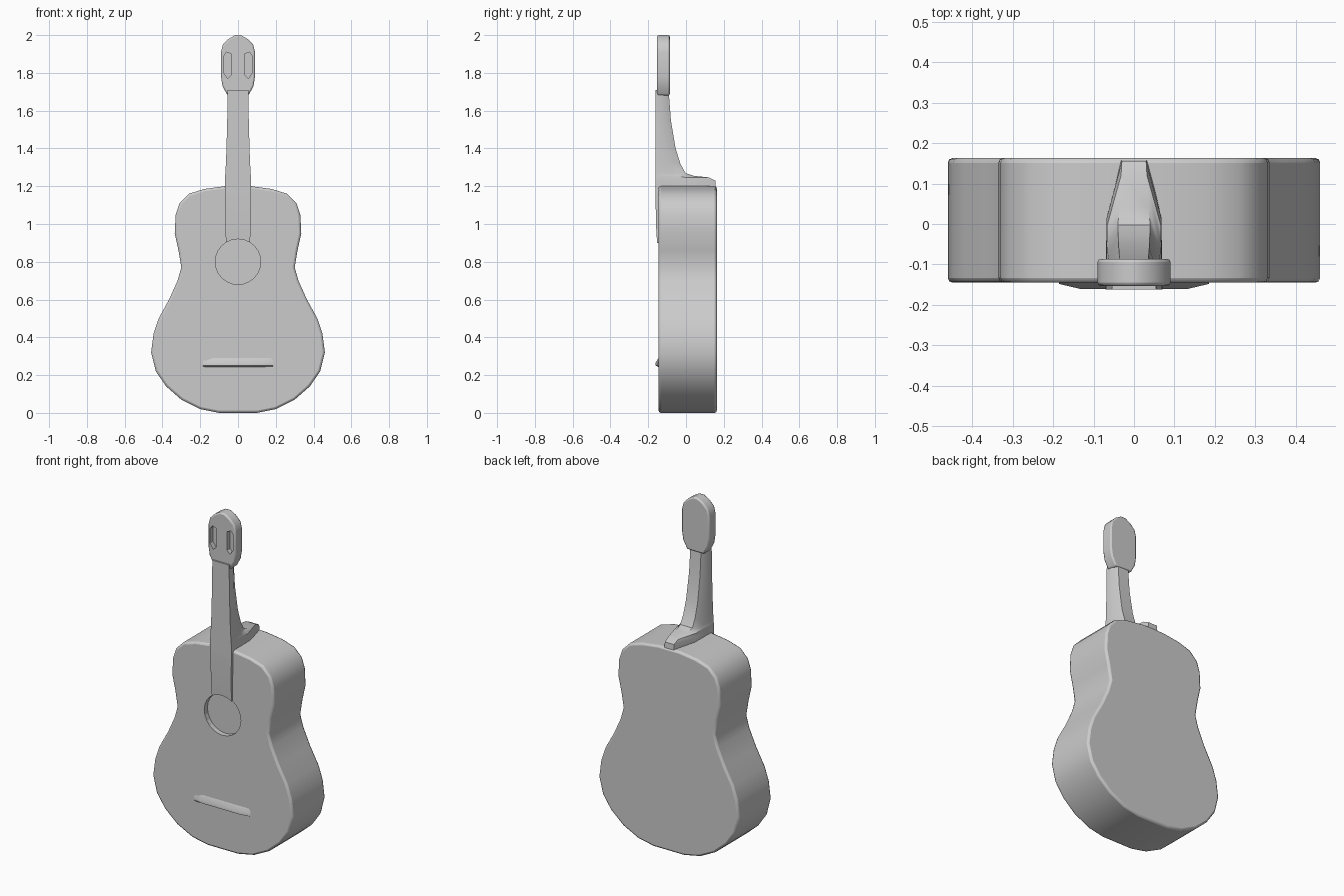
import bpy, bmesh, math

old = bpy.data.objects.get("Cube")
if old:
    bpy.data.objects.remove(old, do_unlink=True)

grey = bpy.data.materials.new("plain grey")
grey.use_nodes = True
COLOUR = (0.6, 0.6, 0.6, 1)
grey.diffuse_color = COLOUR
grey.node_tree.nodes["Principled BSDF"].inputs["Base Color"].default_value = COLOUR


def loft(name, rings):
    """Skin a list of closed rings and cap both ends."""
    bm = bmesh.new()
    rows = [[bm.verts.new(p) for p in ring] for ring in rings]
    n = len(rows[0])
    for a, b in zip(rows, rows[1:]):
        for i in range(n):
            j = (i + 1) % n
            bm.faces.new((a[i], a[j], b[j], b[i]))
    bm.faces.new(rows[0])
    bm.faces.new(rows[-1])
    bmesh.ops.recalc_face_normals(bm, faces=bm.faces)
    mesh = bpy.data.meshes.new(name)
    bm.to_mesh(mesh)
    bm.free()
    mesh.materials.append(grey)
    obj = bpy.data.objects.new(name, mesh)
    bpy.context.collection.objects.link(obj)
    return obj


def plate(name, half, y0, y1):
    """Extrude a mirrored half outline of (x, z) points from y0 to y1."""
    outline = half + [(-x, z) for x, z in reversed(half)]
    return loft(name, [[(x, y, z) for x, z in outline] for y in (y0, y1)])


def cut(obj, cutter):
    cutter.hide_render = True
    cutter.hide_viewport = True
    mod = obj.modifiers.new("cut", "BOOLEAN")
    mod.operation = "DIFFERENCE"
    mod.solver = "EXACT"
    mod.object = cutter


def bevel(obj, width):
    mod = obj.modifiers.new("soft edge", "BEVEL")
    mod.width = width
    mod.segments = 2
    mod.limit_method = "ANGLE"
    mod.angle_limit = math.radians(50)


def smooth(obj):
    bpy.ops.object.select_all(action="DESELECT")
    obj.select_set(True)
    bpy.context.view_layer.objects.active = obj
    bpy.ops.object.shade_smooth_by_angle(angle=math.radians(35))


# Waisted sound box
body_half = [(0.1, 0), (0.2, 0.02), (0.3, 0.07), (0.38, 0.14), (0.435, 0.22),
             (0.46, 0.32), (0.447, 0.42), (0.42, 0.5), (0.365, 0.6), (0.32, 0.7),
             (0.3, 0.77), (0.315, 0.86), (0.335, 0.95), (0.33, 1.05),
             (0.31, 1.11), (0.26, 1.16), (0.18, 1.185), (0.07, 1.2)]
body = plate("body", body_half, -0.145, 0.163)
bevel(body, 0.012)

# Fingerboard over the top, thinning toward the sound hole
board = loft("fingerboard", [[(-w, y, z), (w, y, z), (w, -0.13, z), (-w, -0.13, z)]
                             for w, y, z in ((0.064, -0.152, 0.88), (0.066, -0.159, 1.0),
                                             (0.07, -0.162, 1.2))])

# Shallow sound hole
hole = [(0.12 * math.cos(a), 0.8 + 0.12 * math.sin(a))
        for a in (math.tau * i / 24 for i in range(24))]
hole_cutter = loft("sound_hole_cutter", [[(x, y, z) for x, z in hole]
                                         for y in (-0.2, -0.115)])
cut(body, hole_cutter)
cut(board, hole_cutter)

# Neck with a rounded back, sweeping into the heel
neck_rings = []
for z, w, back, yb in ((1.71, 0.055, 0.035, -0.092), (1.55, 0.057, 0.036, -0.08),
                       (1.4, 0.061, 0.038, -0.055), (1.32, 0.064, 0.039, -0.03),
                       (1.27, 0.067, 0.04, -0.003), (1.255, 0.068, 0.036, 0.04),
                       (1.247, 0.069, 0.032, 0.12), (1.23, 0.07, 0.03, 0.155),
                       (1.16, 0.07, 0.034, 0.16)):
    mid = -0.16 + (yb + 0.16) * 0.55
    side = [(w, -0.162), (w * 0.97, mid), (back, yb)]
    ring = side + [(-x, y) for x, y in reversed(side)]
    neck_rings.append([(x, y, z) for x, y in ring])
neck = loft("neck", neck_rings)

# Headstock with two tuner slots
head_half = [(0.055, 1.68), (0.082, 1.73), (0.09, 1.78), (0.09, 1.91),
             (0.08, 1.95), (0.05, 1.98), (0.015, 2.0)]
head = plate("headstock", head_half, -0.153, -0.086)
bevel(head, 0.008)
for side, name in ((1, "left"), (-1, "right")):
    slot = [(side * x, z) for x, z in ((0.035, 1.79), (0.055, 1.77), (0.075, 1.8),
                                       (0.075, 1.89), (0.06, 1.91), (0.035, 1.9))]
    cut(head, loft(name + "_slot_cutter", [[(x, y, z) for x, z in slot]
                                           for y in (-0.2, -0.125)]))

# Wedge-shaped bridge
bridge = loft("bridge", [[(x, -0.14, 0.24), (x, y, 0.25), (x, y, 0.265), (x, -0.14, 0.3)]
                         for x, y in ((-0.185, -0.148), (-0.13, -0.161),
                                      (0.13, -0.161), (0.185, -0.148))])

for part in (body, board, neck, head, bridge):
    smooth(part)
